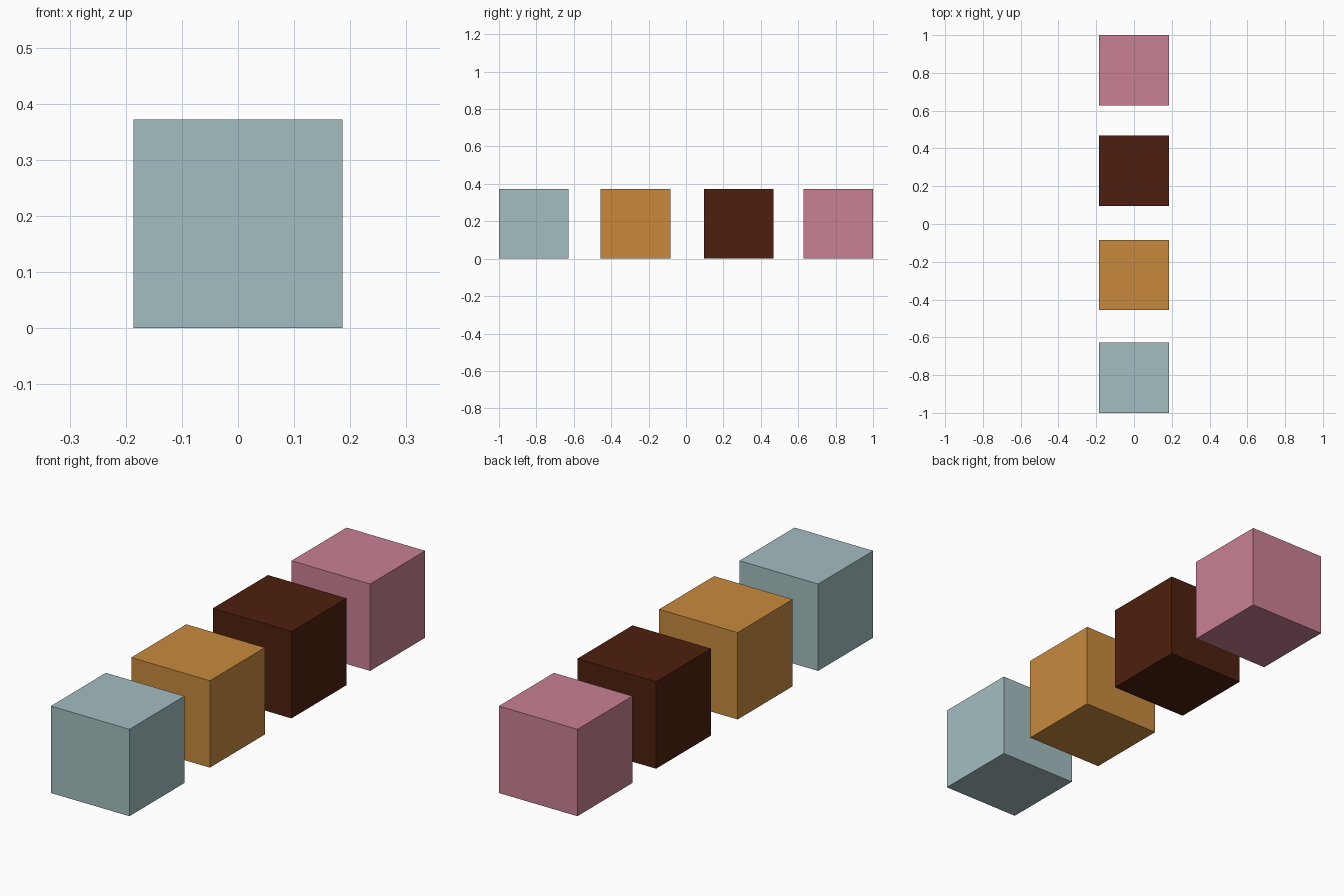
import bpy

if "Cube" in bpy.data.objects:
    bpy.data.objects.remove(bpy.data.objects["Cube"])

SIZE = 0.372

# name, y centre, colour (linear)
CUBES = [
    ("blue_cube", -0.814, (0.371, 0.515, 0.533)),
    ("orange_cube", -0.27, (0.578, 0.254, 0.048)),
    ("brown_cube", 0.282, (0.076, 0.0144, 0.0044)),
    ("pink_cube", 0.814, (0.584, 0.220, 0.292)),
]

# Row of four equal cubes standing on the ground
for name, y, colour in CUBES:
    bpy.ops.mesh.primitive_cube_add(size=SIZE, location=(0, y, SIZE / 2))
    cube = bpy.context.object
    cube.name = name
    mat = bpy.data.materials.new(name + "_colour")
    mat.diffuse_color = (*colour, 1)
    mat.use_nodes = True
    mat.node_tree.nodes["Principled BSDF"].inputs["Base Color"].default_value = mat.diffuse_color
    cube.data.materials.append(mat)
